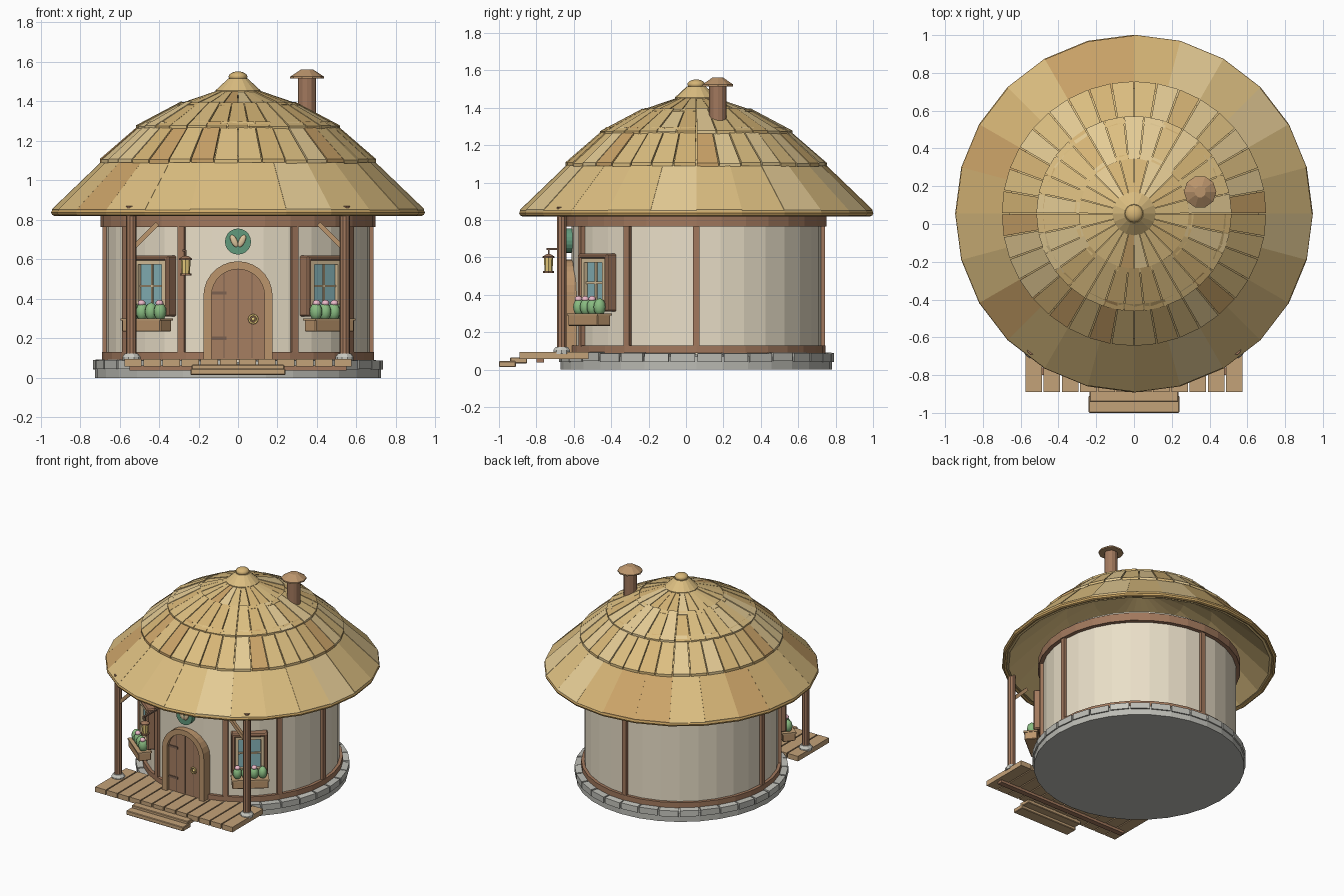
import bpy, bmesh, math, random
from mathutils import Matrix, Vector

if "Cube" in bpy.data.objects:
    bpy.data.objects.remove(bpy.data.objects["Cube"])

random.seed(4)
CY = 0.055  # hut axis lies slightly behind the origin
HUT = Matrix.Translation((0, CY, 0))
ID = Matrix.Identity(4)
COL = dict(straw=(.72, .52, .22), straw_light=(.78, .6, .3), straw_mid=(.67, .46, .18), straw_dark=(.6, .37, .14),
           rim=(.62, .39, .13), plaster=(.82, .74, .58), wood=(.36, .19, .11), plank=(.55, .36, .19),
           door=(.38, .21, .12), frame=(.5, .3, .15), tan=(.72, .56, .34), stone=(.5, .5, .46),
           stone_light=(.58, .58, .53), glass=(.25, .47, .5), leaf=(.25, .5, .22), pink=(.85, .5, .6),
           gold=(.8, .6, .2), dark=(.2, .12, .08), sign=(.12, .32, .2))


def mat(key):
    m = bpy.data.materials.get(key)
    if not m:
        m = bpy.data.materials.new(key)
        m.diffuse_color = (*COL[key], 1)
        m.use_nodes = True
        m.node_tree.nodes["Principled BSDF"].inputs["Base Color"].default_value = m.diffuse_color
    return m


def finish(name, bm, *keys, M=ID, smooth=False, bevel=0):
    bmesh.ops.recalc_face_normals(bm, faces=bm.faces)
    me = bpy.data.meshes.new(name)
    bm.to_mesh(me)
    bm.free()
    ob = bpy.data.objects.new(name, me)
    bpy.context.collection.objects.link(ob)
    ob.matrix_world = M
    for k in keys:
        me.materials.append(mat(k))
    if smooth:
        me.shade_smooth()
    if bevel:
        b = ob.modifiers.new("bevel", 'BEVEL')
        b.width, b.segments = bevel, 1
    return ob


def box(name, c, s, key, M=ID, bevel=0):
    bm = bmesh.new()
    bmesh.ops.create_cube(bm, size=1, matrix=Matrix.Translation(c) @ Matrix.Diagonal((*s, 1)))
    return finish(name, bm, key, M=M, bevel=bevel)


def lathe(name, prof, n, key, M=HUT, closed=False):
    """Revolve (radius, z) points; open profiles get end caps."""
    bm = bmesh.new()
    rings = [[bm.verts.new((r * math.cos(2 * math.pi * i / n), r * math.sin(2 * math.pi * i / n), z))
              for i in range(n)] for r, z in prof]
    pairs = list(zip(rings, rings[1:])) + ([(rings[-1], rings[0])] if closed else [])
    for a, b in pairs:
        for i in range(n):
            j = (i + 1) % n
            bm.faces.new((a[i], a[j], b[j], b[i]))
    if not closed:
        bm.faces.new(rings[0])
        bm.faces.new(rings[-1])
    return finish(name, bm, key, M=M)


def prism(name, pts, y0, y1, key, M=ID):
    """Extrude an (x, z) outline along y."""
    bm = bmesh.new()
    f = bm.faces.new([bm.verts.new((x, y0, z)) for x, z in pts])
    new = bmesh.ops.extrude_face_region(bm, geom=[f])['geom']
    bmesh.ops.translate(bm, verts=[v for v in new if isinstance(v, bmesh.types.BMVert)], vec=(0, y1 - y0, 0))
    return finish(name, bm, key, M=M)


def ball(name, c, s, key, M=ID, tilt=0):
    bm = bmesh.new()
    T = Matrix.Translation(c) @ Matrix.Rotation(tilt, 4, 'Y') @ Matrix.Diagonal((*s, 1))
    bmesh.ops.create_uvsphere(bm, u_segments=12, v_segments=8, radius=1, matrix=T)
    return finish(name, bm, key, M=M, smooth=True)


def sectors(name, n, gap, r0, z0, r1, z1, thick, *keys):
    """Ring of wedge slabs from (r0, z0) out to (r1, z1)."""
    bm = bmesh.new()
    for i in range(n):
        a0, a1 = 2 * math.pi * (i + gap) / n, 2 * math.pi * (i + 1 - gap) / n
        lift = random.uniform(0, .006)
        low = [bm.verts.new((r * math.cos(a), r * math.sin(a), z + lift))
               for r, z, a in ((r0, z0, a0), (r1, z1, a0), (r1, z1, a1), (r0, z0, a1))]
        top = [bm.verts.new(v.co + Vector((0, 0, thick))) for v in low]
        k = random.choices(range(len(keys)), weights=(5, 3, 3, 1)[:len(keys)])[0]
        faces = [bm.faces.new(low), bm.faces.new(top)]
        faces += [bm.faces.new((low[j], low[j - 1], top[j - 1], top[j])) for j in range(4)]
        for f in faces:
            f.material_index = k
    return finish(name, bm, *keys, M=HUT)


# stone foundation
lathe("foundation", [(.725, 0), (.725, .07), (.70, .08)], 32, "stone")
sectors("foundation_stones", 32, .04, .64, .045, .735, .04, .045, "stone", "stone_light")

# round wall with timber rings and uprights
lathe("wall", [(.668, .07), (.668, .85)], 32, "plaster")
lathe("lower_ring", [(.66, .09), (.69, .09), (.69, .13), (.66, .13)], 32, "wood", closed=True)
lathe("upper_ring", [(.66, .765), (.697, .765), (.697, .825), (.66, .825)], 32, "wood", closed=True)
for a in (25, 57, 90, 180, 270, 303, 335):
    box("wall_upright", (0, -.67, .445), (.036, .035, .64), "wood", HUT @ Matrix.Rotation(math.radians(a), 4, 'Z'))

# thatched roof: hollow shell, four overlapping tiers, rim and cap
lathe("roof_shell", [(.93, .835), (.70, 1.075), (.515, 1.245), (.315, 1.355), (.08, 1.44),
                     (.06, 1.40), (.31, 1.315), (.50, 1.205), (.68, 1.035), (.90, .825)], 24, "straw", closed=True)
STRAW = ("straw", "straw_light", "straw_mid", "straw_dark")
sectors("roof_tier_1", 24, 0, .66, 1.11, .943, .838, .012, *STRAW)
sectors("roof_tier_2", 36, .03, .48, 1.275, .70, 1.085, .018, *STRAW)
sectors("roof_tier_3", 30, .03, .29, 1.375, .517, 1.255, .018, *STRAW)
sectors("roof_tier_4", 24, .03, .06, 1.45, .317, 1.362, .016, *STRAW)
lathe("roof_rim", [(.93 + .017 * math.cos(t * math.pi / 4), .837 + .017 * math.sin(t * math.pi / 4))
                   for t in range(8)], 24, "rim", closed=True)
lathe("roof_cap", [(.115, 1.44), (.115, 1.455), (.05, 1.515)], 16, "straw")
ball("roof_knob", (0, CY, 1.525), (.048, .048, .027), "straw_mid")

# chimney
CH = Matrix.Translation((.35, .17, 0))
lathe("chimney_pipe", [(.046, 1.22), (.046, 1.53)], 12, "wood", CH)
lathe("chimney_collar", [(.068, 1.29), (.068, 1.32), (.05, 1.325)], 12, "plank", CH)
lathe("chimney_hat", [(.086, 1.515), (.086, 1.525), (.03, 1.562)], 10, "frame", CH)

# porch deck and steps
for i in range(12):
    box("deck_plank", (-.58 + 1.16 * (i + .5) / 12, -.705, .075), (.088, .37, .038), "plank")
box("deck_joist", (0, -.78, .05), (1.1, .04, .025), "wood")
box("upper_step", (0, -.895, .05), (.47, .09, .032), "plank", bevel=.004)
box("lower_step", (0, -.955, .03), (.48, .09, .032), "plank", bevel=.004)

# porch posts, stone feet and braces
for s in (-1, 1):
    P = Matrix.Translation((s * .54, -.665, 0))
    lathe("porch_post", [(.027, .09), (.027, .87)], 10, "wood", P)
    lathe("post_foot", [(.046, .085), (.046, .105), (.034, .122)], 10, "stone_light", P)
    box("post_brace", (0, 0, 0), (.16, .024, .024), "frame",
        Matrix.Translation((s * .465, -.665, .725)) @ Matrix.Rotation(s * math.radians(45), 4, 'Y'))


# arched door
def arch(r, z0, zc):
    return [(r, z0)] + [(r * math.cos(math.pi * i / 14), zc + r * math.sin(math.pi * i / 14))
                        for i in range(15)] + [(-r, z0)]


prism("door", arch(.14, .09, .415), -.635, -.55, "door")
prism("door_frame", arch(.175, .09, .415) + arch(.135, .09, .415)[::-1], -.66, -.55, "frame")
for x, h in ((-.07, .53), (0, .55), (.07, .53)):
    box("door_groove", (x, -.635, (h + .1) / 2), (.005, .004, h - .1), "dark")
for z in (.2, .43):
    box("door_hinge", (-.095, -.637, z), (.075, .008, .016), "dark")
bm = bmesh.new()
bmesh.ops.create_circle(bm, segments=16, radius=.022)
cu = bpy.data.curves.new("door_ring", 'CURVE')
bm.free()
cu.dimensions = '3D'
sp = cu.splines.new('POLY')
sp.points.add(15)
for i, p in enumerate(sp.points):
    t = math.pi * i / 8
    p.co = (.077 + .021 * math.cos(t), -.643, .297 + .021 * math.sin(t), 1)
sp.use_cyclic_u = True
cu.bevel_depth, cu.bevel_resolution = .005, 2
cu.materials.append(mat("gold"))
bpy.context.collection.objects.link(bpy.data.objects.new("door_ring", cu))
ball("door_ring_boss", (.077, -.64, .297), (.01, .01, .01), "gold")

# round leaf sign above the door
lathe("sign_disc", [(.066, 0), (.066, .07)], 20, "sign",
      Matrix.Translation((0, -.575, .69)) @ Matrix.Rotation(math.pi / 2, 4, 'X'))
for s in (-1, 1):
    ball("sign_leaf", (s * .02, -.645, .693), (.016, .008, .034), "tan", tilt=-s * .45 + (s * .9))

# windows with flower boxes
for s in (-1, 1):
    W = HUT @ Matrix.Rotation(s * math.radians(39), 4, 'Z')
    box("window_glass", (0, -.665, .465), (.18, .04, .25), "glass", W)
    for k in (-1, 1):
        box("window_casing_side", (k * .112, -.68, .465), (.028, .075, .31), "wood", W, .008)
        box("window_casing_end", (0, -.68, .465 + k * .142), (.25, .075, .026), "wood", W, .008)
        box("window_sash_side", (k * .088, -.685, .465), (.022, .05, .262), "tan", W)
        box("window_sash_end", (0, -.685, .465 + k * .119), (.19, .05, .022), "tan", W)
    box("window_bar_upright", (0, -.685, .465), (.011, .02, .24), "tan", W)
    box("window_bar_cross", (0, -.685, .465), (.18, .02, .011), "tan", W)
    box("flower_box", (0, -.735, .265), (.25, .09, .062), "frame", W, .004)
    box("flower_box_lip", (0, -.735, .295), (.26, .1, .012), "plank", W)
    for i in range(4):
        x = -.087 + .058 * i
        ball("plant", (x, -.735, .335), (.031, .034, .046), "leaf", W)
        if i % 2 == (s < 0) or i == 1:
            ball("blossom", (x, -.74, .378), (.02, .02, .016), "pink", W)

# hanging lantern
box("lantern_arm", (-.275, -.655, .645), (.014, .18, .012), "dark")
box("lantern_hook", (-.265, -.735, .625), (.008, .008, .045), "dark")
L = Matrix.Translation((-.265, -.735, 0))
lathe("lantern_glass", [(.021, .525), (.025, .6)], 8, "gold", L)
lathe("lantern_base", [(.03, .517), (.03, .529)], 8, "wood", L)
lathe("lantern_top", [(.033, .596), (.033, .604), (.01, .618)], 8, "wood", L)
